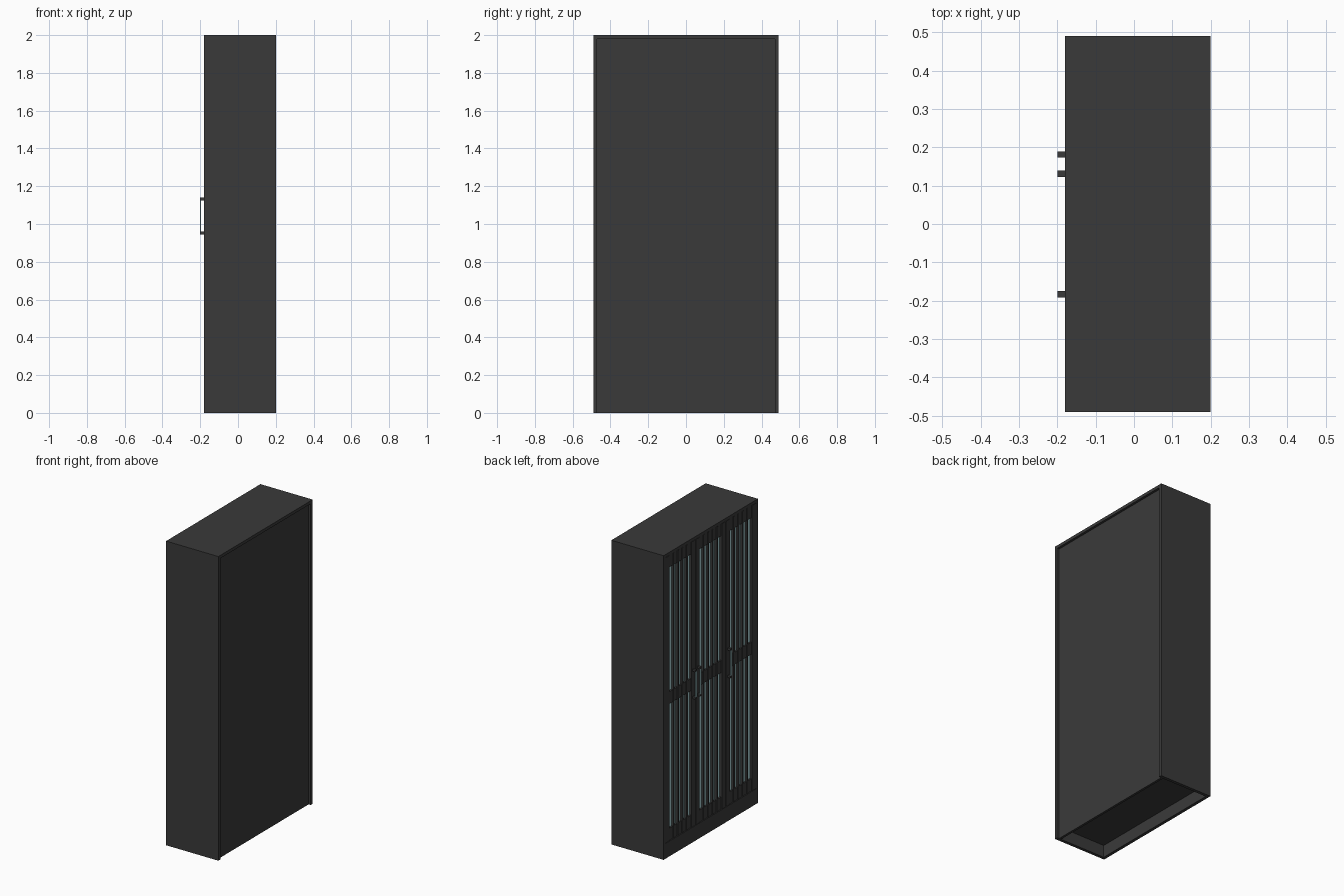
import bpy

cube = bpy.data.objects.get("Cube")
if cube:
    bpy.data.objects.remove(cube, do_unlink=True)


def material(name, color):
    m = bpy.data.materials.new(name)
    m.use_nodes = True
    m.diffuse_color = color
    m.node_tree.nodes["Principled BSDF"].inputs["Base Color"].default_value = color
    return m


dark = material("charcoal", (0.042, 0.042, 0.042, 1))
glass = material("pale_glass", (0.42, 0.68, 0.70, 1))


def box(name, x, y, z, mat=dark):
    """Box from (low, high) ranges on each axis."""
    bpy.ops.mesh.primitive_cube_add(size=1)
    ob = bpy.context.object
    ob.name = name
    ob.location = [(a + b) / 2 for a, b in (x, y, z)]
    ob.scale = [b - a for a, b in (x, y, z)]
    bpy.ops.object.transform_apply(location=False, rotation=False, scale=True)
    ob.data.materials.append(mat)
    return ob


FRONT, BACK, HALF, T = -0.18, 0.2, 0.49, 0.02
INNER = HALF - T
KICK, TOP = 0.1, 2 - T

# Carcass
box("top_panel", (FRONT, BACK), (-HALF, HALF), (TOP, 2))
for side, s in (("left", 1), ("right", -1)):
    box(side + "_side_panel", (FRONT, BACK), sorted((s * INNER, s * HALF)), (0, TOP))
box("back_panel", (BACK - 0.03, BACK - 0.015), (-INNER, INNER), (0, TOP))
box("floor_panel", (FRONT + T, BACK - 0.03), (-INNER, INNER), (KICK - T, KICK))
box("kickboard", (FRONT, FRONT + T), (-INNER, INNER), (0, KICK))

# Three doors with rails, slender bars and glass
WIDTH = 2 * INNER / 3
GAP, STILE, RAIL, BAR, PANES = 0.002, 0.04, 0.08, 0.012, 5
DOOR = (FRONT, FRONT + T)
MID = (KICK + TOP) / 2
for d in range(3):
    hi = INNER - d * WIDTH - GAP
    lo = INNER - (d + 1) * WIDTH + GAP
    n = f"door_{d + 1}_"
    z = (KICK + GAP, TOP - GAP)
    box(n + "outer_stile", DOOR, (hi - STILE, hi), z)
    box(n + "inner_stile", DOOR, (lo, lo + STILE), z)
    a, b = lo + STILE, hi - STILE
    for label, r in (("bottom", (z[0], z[0] + RAIL)),
                     ("middle", (MID - RAIL / 2, MID + RAIL / 2)),
                     ("top", (z[1] - RAIL, z[1]))):
        box(n + label + "_rail", (FRONT + 0.004, FRONT + T), (a, b), r)
    box(n + "glass", (FRONT + 0.015, FRONT + 0.019), (a, b), (z[0] + RAIL, z[1] - RAIL), glass)
    for i in range(1, PANES):
        c = a + (b - a) * i / PANES
        box(f"{n}bar_{i}", DOOR, (c - BAR / 2, c + BAR / 2), z)

# Handles: two dark posts joined by a pale grip
for i, y in enumerate((0.181, 0.131, -0.183)):
    span = (y - 0.008, y + 0.008)
    for label, z in (("lower", 0.952), ("upper", 1.132)):
        box(f"handle_{i + 1}_{label}_post", (-0.2, FRONT), span, (z - 0.007, z + 0.007))
    box(f"handle_{i + 1}_grip", (-0.2, -0.196), span, (0.959, 1.125), glass)
